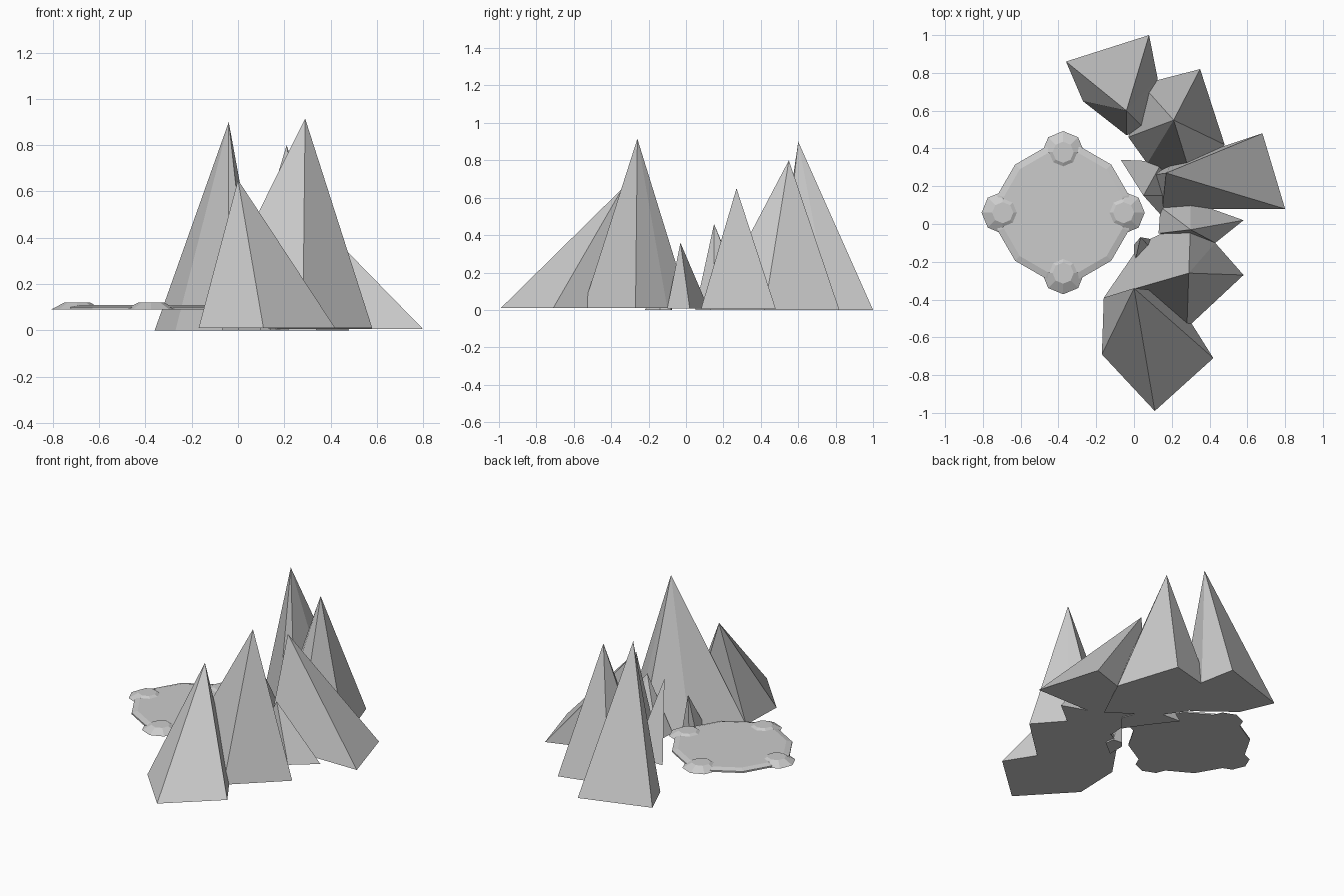
import bpy, bmesh
from math import cos, sin, pi, radians

if "Cube" in bpy.data.objects:
    bpy.data.objects.remove(bpy.data.objects["Cube"])


def mesh_object(name, bm):
    bmesh.ops.recalc_face_normals(bm, faces=bm.faces)
    me = bpy.data.meshes.new(name)
    bm.to_mesh(me)
    bm.free()
    ob = bpy.data.objects.new(name, me)
    bpy.context.collection.objects.link(ob)
    return ob


def peak(name, apex, base, z=0.0):
    """Irregular pyramid: flat base outline rising to one summit."""
    bm = bmesh.new()
    ring = [bm.verts.new((x, y, z)) for x, y in base]
    top = bm.verts.new(apex)
    bm.faces.new(ring)
    for a, b in zip(ring, ring[1:] + ring[:1]):
        bm.faces.new((a, b, top))
    mesh_object(name, bm)


def slab(name, centre, sides, levels, turn=0.0):
    """Stack of polygon rings (radius, z), closed at both ends."""
    bm = bmesh.new()
    rings = []
    for r, z in levels:
        rings.append([bm.verts.new((centre[0] + r * cos(turn + 2 * pi * i / sides),
                                    centre[1] + r * sin(turn + 2 * pi * i / sides), z))
                      for i in range(sides)])
    for lo, hi in zip(rings, rings[1:]):
        for i in range(sides):
            j = (i + 1) % sides
            bm.faces.new((lo[i], lo[j], hi[j], hi[i]))
    bm.faces.new(rings[0])
    bm.faces.new(rings[-1])
    mesh_object(name, bm)


# Main mountain range, front to back
peak("front_peak", (0.0, -0.34, 0.65),
     [(-0.17, -0.69), (0.11, -0.99), (0.42, -0.71), (0.2, -0.36), (-0.16, -0.39)], 0.01)
peak("tall_right_peak", (0.29, -0.26, 0.915),
     [(-0.16, -0.39), (0.28, -0.55), (0.58, -0.27), (0.43, -0.10), (0.3, 0.02), (0.04, -0.1)], 0.01)
peak("east_peak", (0.17, 0.27, 0.65),
     [(0.15, 0.08), (0.80, 0.08), (0.68, 0.48), (0.2, 0.32), (0.1, 0.26)], 0.005)
peak("rear_right_peak", (0.21, 0.55, 0.80),
     [(0.35, 0.82), (0.04, 0.74), (-0.03, 0.46), (0.07, 0.32), (0.34, 0.13), (0.48, 0.42)])
peak("rear_peak", (-0.04, 0.60, 0.90),
     [(0.08, 1.0), (-0.36, 0.86), (-0.27, 0.65), (-0.04, 0.47), (0.06, 0.5), (0.125, 0.77)])

# Small spurs filling the gaps
peak("saddle_spur", (0.30, -0.03, 0.36),
     [(0.13, -0.05), (0.43, -0.10), (0.58, 0.02), (0.3, 0.12), (0.14, 0.09)], 0.008)
peak("inner_spur", (0.05, 0.15, 0.46),
     [(-0.07, 0.34), (0.06, 0.17), (0.14, 0.05), (0.22, 0.15), (0.15, 0.33)])
peak("low_spur", (0.035, -0.07, 0.275),
     [(0.0, -0.22), (0.1, -0.14), (0.09, -0.08), (0.03, -0.075), (0.0, -0.11)])

# Twelve-sided floating platform with a rock on each quarter
CX, CY = -0.375, 0.06
slab("platform", (CX, CY), 12, [(0.36, 0.09), (0.36, 0.10), (0.325, 0.11)], radians(15))
for i in range(4):
    a = i * pi / 2
    slab(f"rim_rock_{i + 1}", (CX + 0.32 * cos(a), CY + 0.32 * sin(a)), 8,
         [(0.112, 0.09), (0.056, 0.12)], a)
